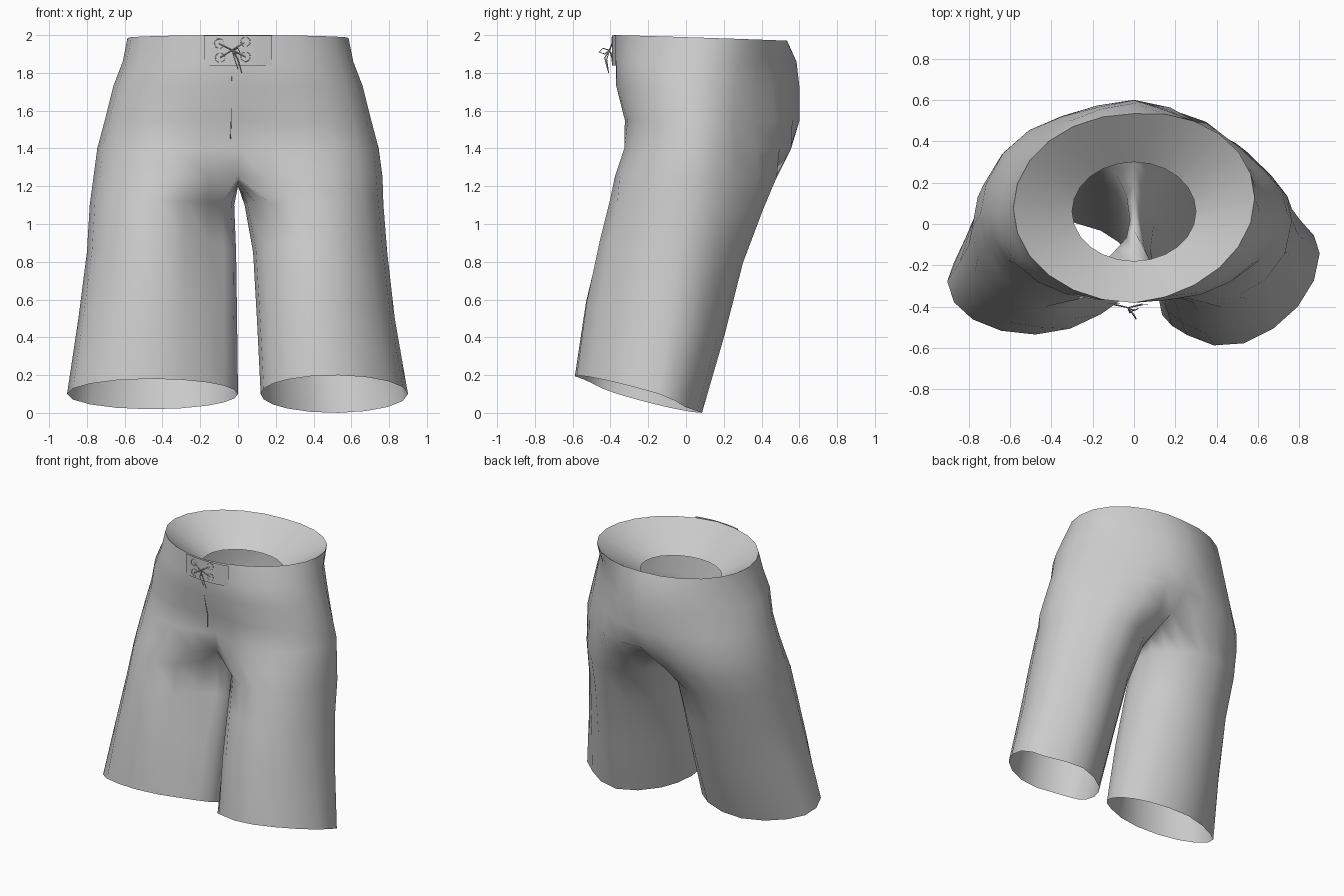
import bpy, bmesh
from math import sin, cos, pi
from mathutils import Vector

cube = bpy.data.objects.get("Cube")
if cube:
    bpy.data.objects.remove(cube, do_unlink=True)

cloth = bpy.data.materials.new("grey_cloth")
cloth.use_nodes = True
cloth.diffuse_color = (0.6, 0.6, 0.6, 1)
cloth.node_tree.nodes["Principled BSDF"].inputs["Base Color"].default_value = (0.6, 0.6, 0.6, 1)

OUTER, INNER = 12, 6      # segments on the outer arc and on the inner thigh
SPLIT = 0.7               # arc angle where the two legs part

# Trunk levels: height, half width, front y, back y, cleft angle, skew, back trim
TRUNK = [(1.86, .61, -.372, .585, 0, -.05, .4), (1.73, .66, -.365, .60, 0, -.08, .7),
         (1.55, .705, -.315, .595, .1, -.09, 1), (1.4, .745, -.325, .555, .35, -.07, 1.1),
         (1.25, .765, -.375, .485, SPLIT, -.04, 1)]
# Leg levels: height, inner x, outer x, front y, back y, tilt, skew, back trim, front tuck
LEFT = [(1.1, .035, .77, -.405, .41, .05, .01, .06, .02), (.85, .08, .79, -.46, .3, .15, .04, .05, 0),
        (.5, .10, .83, -.53, .2, .25, .08, .05, .02), (.1, .12, .9, -.585, .08, .3, .11, .06, .04)]
RIGHT = [(1.1, .02, .785, -.4, .40, .05, -.02, 0, .1), (.85, .01, .80, -.45, .29, .15, -.02, 0, .12),
         (.5, .005, .845, -.50, .17, .25, -.02, .01, .05), (.1, 0, .905, -.535, .02, .29, -.02, .03, .02)]


def finish(obj, name):
    obj.name = name
    obj.data.materials.append(cloth)
    return obj


def mesh_object(name, bm):
    bmesh.ops.remove_doubles(bm, verts=bm.verts, dist=0.0005)
    for face in bm.faces:
        face.smooth = True
    mesh = bpy.data.meshes.new(name)
    bm.to_mesh(mesh)
    bm.free()
    obj = bpy.data.objects.new(name, mesh)
    bpy.context.collection.objects.link(obj)
    finish(obj, name)


def arc(side, z, xc, rx, front, back, tilt, skew, trim, tuck, start, end, count):
    """Points along an ellipse; angle 0 is the front, pi/2 the outer side."""
    yc, ry = (front + back) / 2, (back - front) / 2
    points = []
    for i in range(count + 1):
        a = start + (end - start) * i / count
        y = -ry * cos(a)
        p = Vector((side * (xc + rx * sin(a)), yc + y + skew * sin(a), z - tilt * y))
        if sin(a) > 0 > cos(a):        # flatten the outer back
            p.y -= trim * sin(2 * a) ** 2
        elif sin(a) < 0 < cos(a):      # hollow the inner front
            p.y += tuck * sin(2 * a) ** 2
        points.append(p)
    return points


def bridge(bm, upper, lower, side):
    upper, lower = ([bm.verts.new(p) for p in row] for row in (upper, lower))
    for i in range(min(len(upper), len(lower)) - 1):
        quad = [upper[i], lower[i], lower[i + 1], upper[i + 1]]
        bm.faces.new(quad if side > 0 else quad[::-1])


def waist_rim(side):
    skew = .05 if side > 0 else 0
    return arc(side, 1.985, 0, .585, -.382, .535, .033, skew, 0, 0, 0, pi, OUTER)


def build_half(bm, side, legs, trim_size):
    rows = [waist_rim(side)]
    for z, width, front, back, cleft, skew, trim in TRUNK:
        rx = width / (1 + sin(cleft))
        rows.append(arc(side, z, width - rx, rx, front, back, 0, skew, trim * trim_size, 0,
                        -cleft, pi + cleft, OUTER))
    # Saddle between the legs, from the raised back seam to the front seam
    rows[-1][-1].z += .04
    a, b = rows[-1][-1], rows[-1][0]
    for i in range(1, INNER + 1):
        p = a.lerp(b, i / INNER)
        p.z -= 0.07 * sin(pi * i / INNER)
        rows[-1].append(p)
    for z, x_in, x_out, *shape in legs:
        args = (side, z, (x_in + x_out) / 2, (x_out - x_in) / 2, *shape)
        row = arc(*args, -SPLIT, pi + SPLIT, OUTER)
        rows.append(row + arc(*args, pi + SPLIT, 2 * pi - SPLIT, INNER)[1:])
    for upper, lower in zip(rows, rows[1:]):
        bridge(bm, upper, lower, side)


# Shorts: two half trunks with legs, welded at the centre seam
bm = bmesh.new()
build_half(bm, 1, LEFT, .065)
build_half(bm, -1, RIGHT, -.02)
mesh_object("shorts", bm)

# Funnel-shaped lining inside the waist
bm = bmesh.new()
for side in (1, -1):
    hole = arc(side, 1.79, 0, .3, -.18, .3, 0, 0, 0, 0, 0, pi, OUTER)
    bridge(bm, waist_rim(side), hole, -side)
mesh_object("waist_lining", bm)


def flap_y(x):
    return -.392 + .68 * x * x


# Front flap that carries the lacing
bm = bmesh.new()
xs = [-.18 + .36 * i / 8 for i in range(9)]
bridge(bm, *([(x, flap_y(x), z) for x in xs] for z in (1.998, 1.84)), 1)
mesh_object("lacing_flap", bm)


def cord(name, points, radius):
    curve = bpy.data.curves.new(name, "CURVE")
    curve.dimensions = "3D"
    curve.bevel_depth = radius
    curve.bevel_resolution = 1
    curve.use_fill_caps = True
    spline = curve.splines.new("POLY")
    spline.points.add(len(points) - 1)
    for point, co in zip(spline.points, points):
        point.co = (*co, 1)
    obj = bpy.data.objects.new(name, curve)
    bpy.context.collection.objects.link(obj)
    finish(obj, name)


# Four eyelets
eyelets = {"upper_right": (-.1, 1.955), "upper_left": (.04, 1.965),
           "lower_right": (-.095, 1.88), "lower_left": (.04, 1.885)}
for place, (x, z) in eyelets.items():
    bpy.ops.mesh.primitive_torus_add(major_radius=.025, minor_radius=.002, major_segments=14,
                                     minor_segments=6, rotation=(pi / 2, 0, 0),
                                     location=(x, flap_y(x) - .001, z))
    finish(bpy.context.object, "eyelet_" + place)
    bpy.ops.object.shade_smooth()

# Crossed laces, knot loops and hanging ends
for a, b in (("upper_right", "lower_left"), ("upper_left", "lower_right")):
    (xa, za), (xb, zb) = eyelets[a], eyelets[b]
    cord("lace_from_" + a, [(xa, -.388, za), ((xa + xb) / 2, -.405, (za + zb) / 2), (xb, -.392, zb)], .003)
knot = (-.03, -.405, 1.92)
cord("lace_end_long", [knot, (0, -.42, 1.87), (.02, -.41, 1.8)], .003)
cord("lace_end_short", [knot, (-.02, -.43, 1.88), (0, -.415, 1.82)], .003)
cord("lace_loop", [knot, (0, -.44, 1.93), (.01, -.46, 1.91), (-.01, -.43, 1.9), knot], .003)

# Fly seam down the front
cord("fly_seam", [(-.035, -.367, 1.78), (-.035, -.364, 1.73), (-.036, -.315, 1.55), (-.04, -.309, 1.45)], .002)
